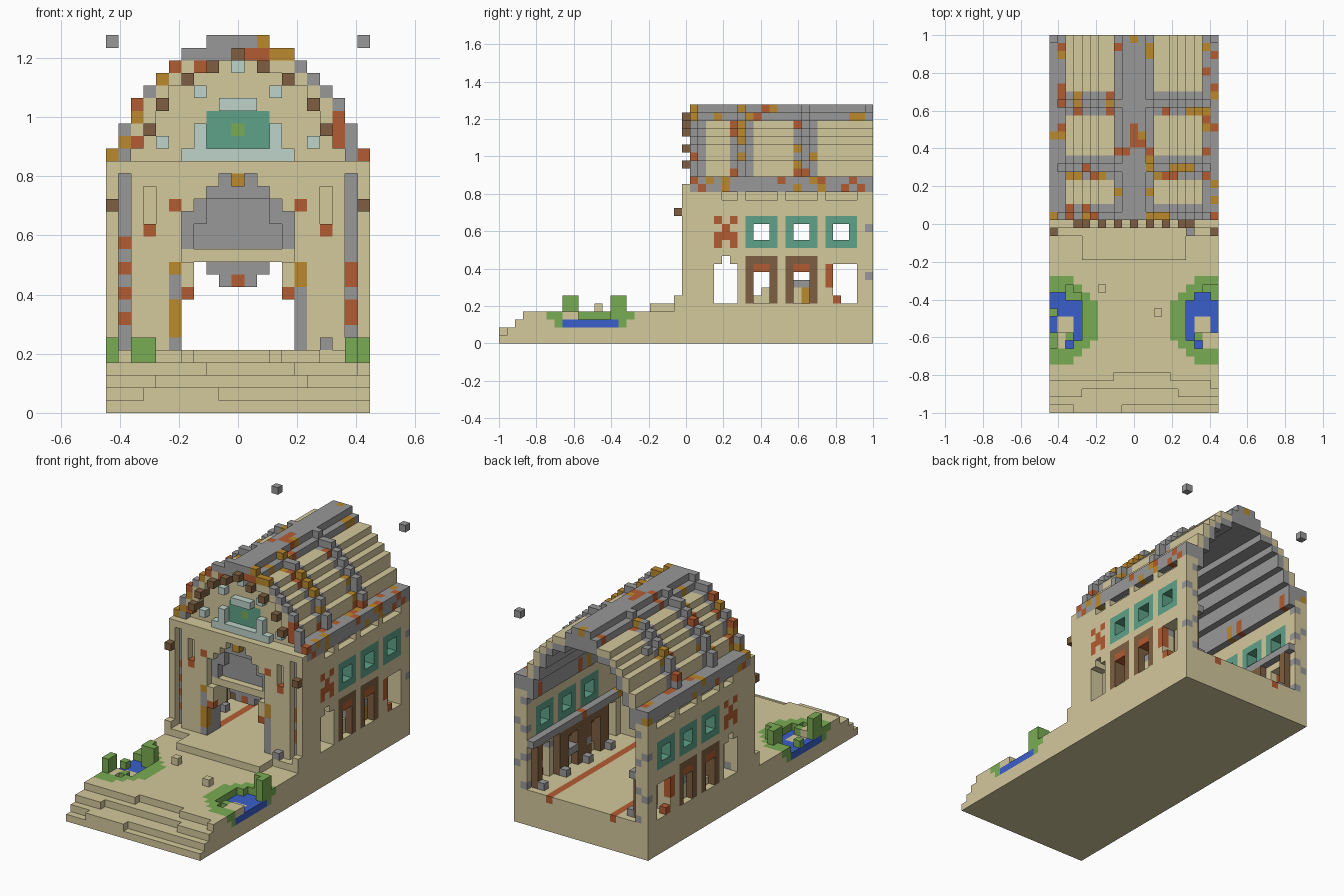
import bpy, bmesh, random
from math import hypot

random.seed(4)
if bpy.data.objects.get("Cube"):
    bpy.data.objects.remove(bpy.data.objects["Cube"])

V = 2 / 47                      # block size; the grid is 21 x 47 x 30 blocks
BACK = 47
PALETTE = {
    "sandstone": "D4C89C", "grey_stone": "989898", "dark_wood": "7E5F41",
    "rust_brick": "B45C32", "ochre": "BA892D", "leaf_green": "79AC53",
    "teal_tile": "5FA289", "pale_glass": "BED3CA", "water_blue": "3B5FCB",
}
SAND, GREY, WOOD, RUST, OCHRE, LEAF, TEAL, PALE, WATER = PALETTE


def linear(hexcode):
    s = [int(hexcode[n:n + 2], 16) / 255 for n in (0, 2, 4)]
    return [c / 12.92 if c < 0.04 else ((c + 0.055) / 1.055) ** 2.4 for c in s] + [1]


materials = []
for name, code in PALETTE.items():
    m = bpy.data.materials.new(name)
    m.use_nodes = True
    m.diffuse_color = linear(code)
    m.node_tree.nodes["Principled BSDF"].inputs["Base Color"].default_value = linear(code)
    materials.append(m)
SLOT = {name: n for n, name in enumerate(PALETTE)}

blocks = {}                     # (i, j, k) -> (part, colour)


def span(a):
    return (a,) if isinstance(a, int) else range(a[0], a[1] + 1)


def fill(part, xs, ys, zs, colour, mirror=False):
    """Fill an inclusive block range; colour None carves it away."""
    for i in span(xs):
        for j in span(ys):
            for k in span(zs):
                for x in {i, 20 - i} if mirror else {i}:
                    if colour is None:
                        blocks.pop((x, j, k), None)
                    else:
                        blocks[x, j, k] = (part, colour)


def weathered(rate=0.18):
    r = random.random()
    return RUST if r < rate / 2 else OCHRE if r < rate else GREY


# Terrace with ragged front steps
fill("terrace", (0, 20), (0, 46), 0, SAND)
for i in range(21):
    starts = (0 if 3 <= i <= 8 else 1, 2 if i > 15 or i < 4 else 3,
              5 if 8 <= i <= 14 else 3 if i == 20 else 4)
    for k, start in enumerate(starts, 1):
        fill("terrace", i, (start, 46), k, SAND)
fill("entrance_platform", (4, 16), (19, 22), 4, SAND)
fill("hall_floor", (0, 20), (22, 46), 4, SAND)
fill("floor_stripe", 5, (26, 46), 4, RUST, True)
for i, j in ((6, 15), (13, 12)):
    fill("loose_block", i, j, 4, SAND)

# Ponds with planted banks on both sides
for i in range(6):
    for j in range(6, 17):
        d = hypot(i + 0.3, j - 11)
        if d < 5.7:
            fill("pond_bank", i, j, 3, LEAF, True)
            if d < 3.9:
                fill("pond_bank", i, j, 3, None, True)
                fill("pond_water", i, j, 2, WATER, True)
            elif d < 4.6:
                fill("pond_bank", i, j, 2, LEAF, True)
fill("pond_islet", (1, 2), (10, 11), 2, SAND, True)
fill("pond_islet", (0, 1), (8, 9), 3, SAND, True)
fill("pond_islet", 2, 9, (2, 3), LEAF, True)
fill("pond_islet", 0, 12, 3, LEAF)
for i, j in ((0, 8), (0, 9), (2, 14), (3, 14), (2, 15), (19, 15), (20, 14), (20, 15)):
    fill("pond_shrub", i, j, (3, 5), LEAF)

# Side walls with stray grey stones
fill("side_wall", (0, 1), (23, 46), (5, 19), SAND, True)
for n in range(12):
    fill("side_wall", random.choice((1, 19)), random.randint(24, 46), random.randint(5, 18), GREY)
for k in (8, 14):
    fill("side_wall", 0, 46, k, GREY, True)
for k in (5, 9, 13, 17):
    fill("side_wall", 1, 46, k, GREY, True)
for j in range(28, 46):
    if j % 5:
        fill("side_wall", 0, j, 18, None, True)
fill("side_wall", 0, 25, (17, 18), GREY, True)

# Side windows: teal squares above, timber frames and open arches below
for a in (31, 36, 41):
    fill("upper_window", (0, 1), (a, a + 3), (12, 15), TEAL, True)
    fill("upper_window", (0, 1), (a + 1, a + 2), (13, 14), None, True)
for a in (31, 36):
    fill("lower_window", (0, 2), (a, a + 3), (5, 10), WOOD, True)
    fill("lower_window", (0, 2), (a + 1, a + 2), (5, 9), None, True)
    fill("lower_window", (0, 1), (a + 1, a + 2), 9, RUST, True)
fill("window_rail", (1, 2), (37, 38), 7, GREY, True)
fill("window_baluster", 1, 38, (5, 6), OCHRE, True)
fill("window_baluster", 1, 37, (5, 6), SAND, True)
fill("window_rail", (1, 2), 34, 7, GREY, True)
fill("window_baluster", 1, (32, 33), 5, SAND, True)
fill("window_baluster", 1, 33, 6, SAND, True)
for a in (27, 42):
    fill("side_arch", (0, 1), (a, a + 2), (5, 9), None, True)
fill("side_arch", (0, 1), 28, 10, None, True)
fill("side_arch", 0, 41, (7, 9), RUST, True)
fill("side_arch", 0, 42, 5, RUST, True)
for j, k in ((27, 12), (29, 12), (27, 13), (29, 13), (28, 13), (28, 14), (27, 15), (29, 15)):
    fill("cross_ornament", 0, j, k, RUST, True)

# Interior cornice, ledges and posts
for j in range(26, BACK):
    fill("inner_cornice", 2, j, (18, 19), weathered(0.2), True)
    fill("inner_ledge", 2, j, 11, weathered(0.1), True)
for j in (30, 35, 40, 45):
    fill("inner_post", 2, j, (5, 10), WOOD, True)
    fill("inner_post", 3, j, 5, GREY, True)

# Entrance wall with stepped portal
fill("front_wall", (0, 20), (23, 25), (5, 19), SAND)
fill("front_wall", (6, 14), (23, 25), (5, 8), None)
fill("front_wall", (7, 13), (23, 25), (9, 11), None)
fill("front_wall", (6, 14), (23, 24), (12, 15), None)
for n, k in enumerate((16, 17, 18)):
    fill("front_wall", (7 + n, 13 - n), (23, 24), k, None)
    fill("portal_panel", (7 + n, 13 - n), (24, 25), k, GREY)
fill("portal_panel", (6, 14), (24, 25), (13, 15), GREY)
for n, k in enumerate((13, 14, 15, 16)):
    fill("portal_panel", (7 + n // 2, 13 - n // 2), 24, k, None)
fill("portal_beam", (6, 14), (24, 25), 12, SAND)
fill("portal_keystone", 10, 23, 18, OCHRE)
fill("portal_pendant", (8, 9), 25, 11, GREY)
fill("portal_pendant", (9, 11), 25, (10, 11), GREY)
fill("portal_pendant", 12, 25, 11, GREY)
fill("portal_pendant", 10, 25, 10, RUST)
fill("portal_post", 5, (23, 25), (5, 11), GREY, True)
for i, ks in ((5, ((6, 8), 11)), (15, ((10, 11),))):
    for k in ks:
        fill("portal_post", i, 23, k, OCHRE)
fill("portal_post", 6, 23, 9, RUST, True)
fill("portal_post", 5, 23, 16, RUST, True)

# Recessed strips, niches and corner blocks on the entrance wall
fill("front_strip", 1, 23, (5, 18), None, True)
fill("front_strip", 1, 24, (5, 18), GREY, True)
for k in (7, 9, 11, 13):
    fill("front_strip", 1, 24, k, RUST)
for ks in ((7, 8), (10, 11)):
    fill("front_strip", 19, 24, ks, RUST)
fill("front_niche", 3, 23, (14, 17), None, True)
fill("front_niche", 3, 23, 14, RUST, True)
fill("corner_bracket", 0, 22, 16, WOOD, True)
fill("corner_footing", 0, 22, 5, SAND, True)
fill("fallen_stone", 17, 22, 5, GREY)

# Barrel vault: half width of each layer, then thinner inner layers
outer = dict(zip(range(20, 30), (10, 9, 9, 8, 8, 7, 6, 5, 4, 2)))


def shrink(profile):
    return {k: min(w - 1, profile[k + 1]) for k, w in profile.items() if k + 1 in profile}


tan = shrink(outer)
lining = shrink(tan)
hollow = shrink(lining)


def layer(part, big, small, ys, colour):
    for k, w in big.items():
        for i in range(10 - w, 11 + w):
            if abs(i - 10) > small.get(k, -1):
                for j in span(ys):
                    fill(part, i, j, k, colour or weathered())


layer("vault_lining", lining, hollow, (26, 46), GREY)
layer("vault_roof", tan, lining, (24, 46), SAND)
layer("gable", lining, {}, 25, SAND)
for j in (25, 29, 30, 31, 37, 38, 39):      # stone courses flush with the roof
    layer("rib_course", tan, lining, j, None)
for j in (24, 30, 38):                      # raised middle of each rib
    layer("roof_rib", outer, tan, j, None)

# Crown ridge and eave rails
for j in range(24, BACK):
    for i in range(8, 13):
        fill("crown_ridge", i, j, 28, weathered(0.1))
    for i in range(9, 12):
        rust = 26 < j < 37 and random.random() < 0.2
        fill("crown_ridge", i, j, 29, RUST if rust else weathered(0.1))
    for i in (0, 1, 19, 20):
        for k in (19, 20):
            fill("eave_rail", i, j, k, weathered(0.22))

# Gable window and coloured arch stones
fill("gable_window", (6, 14), 24, 20, PALE)
fill("gable_window", 7, 24, (21, 22), PALE, True)
fill("gable_window", (9, 11), 24, 24, PALE)
fill("gable_window", (8, 12), 25, (21, 23), TEAL)
fill("gable_window", 10, 25, 22, LEAF)
for i, k in ((10, 27), (7, 25), (4, 21)):
    fill("gable_stud", i, 24, k, PALE, True)
for i, k in ((10, 28), (8, 27), (6, 26), (4, 24), (3, 22)):
    fill("arch_stone", i, (23, 24), k, WOOD, True)
for colour, cells in ((RUST, ((7, 27), (11, 28), (12, 28), (2, 21), (18, 21), (18, 22), (18, 23))),
                      (OCHRE, ((12, 29), (13, 28), (14, 28), (4, 26), (2, 23), (0, 20)))):
    for i, k in cells:
        fill("arch_stone", i, 24, k, colour)

# Floating corner stones at the back
fill("floating_stone", 0, 46, 29, GREY, True)

# Turn each part into a mesh of its exposed block faces
SIDES = [(axis, sign) for axis in range(3) for sign in (0, 1)]
parts = {}
for cell, (part, colour) in blocks.items():
    parts.setdefault(part, []).append((cell, colour))
for part, cells in parts.items():
    bm = bmesh.new()
    for cell, colour in cells:
        for axis, sign in SIDES:
            near = list(cell)
            near[axis] += 2 * sign - 1
            if tuple(near) in blocks:
                continue
            u, v = (axis + 1) % 3, (axis + 2) % 3
            corners = []
            for du, dv in ((0, 0), (1, 0), (1, 1), (0, 1)):
                p = list(cell)
                p[axis] += sign
                p[u] += du
                p[v] += dv
                corners.append(bm.verts.new(((p[0] - 10.5) * V, p[1] * V - 1, p[2] * V)))
            bm.faces.new(corners if sign else corners[::-1]).material_index = SLOT[colour]
    bmesh.ops.remove_doubles(bm, verts=bm.verts[:], dist=V / 100)
    mesh = bpy.data.meshes.new(part)
    bm.to_mesh(mesh)
    bm.free()
    for m in materials:
        mesh.materials.append(m)
    bpy.context.collection.objects.link(bpy.data.objects.new(part, mesh))
